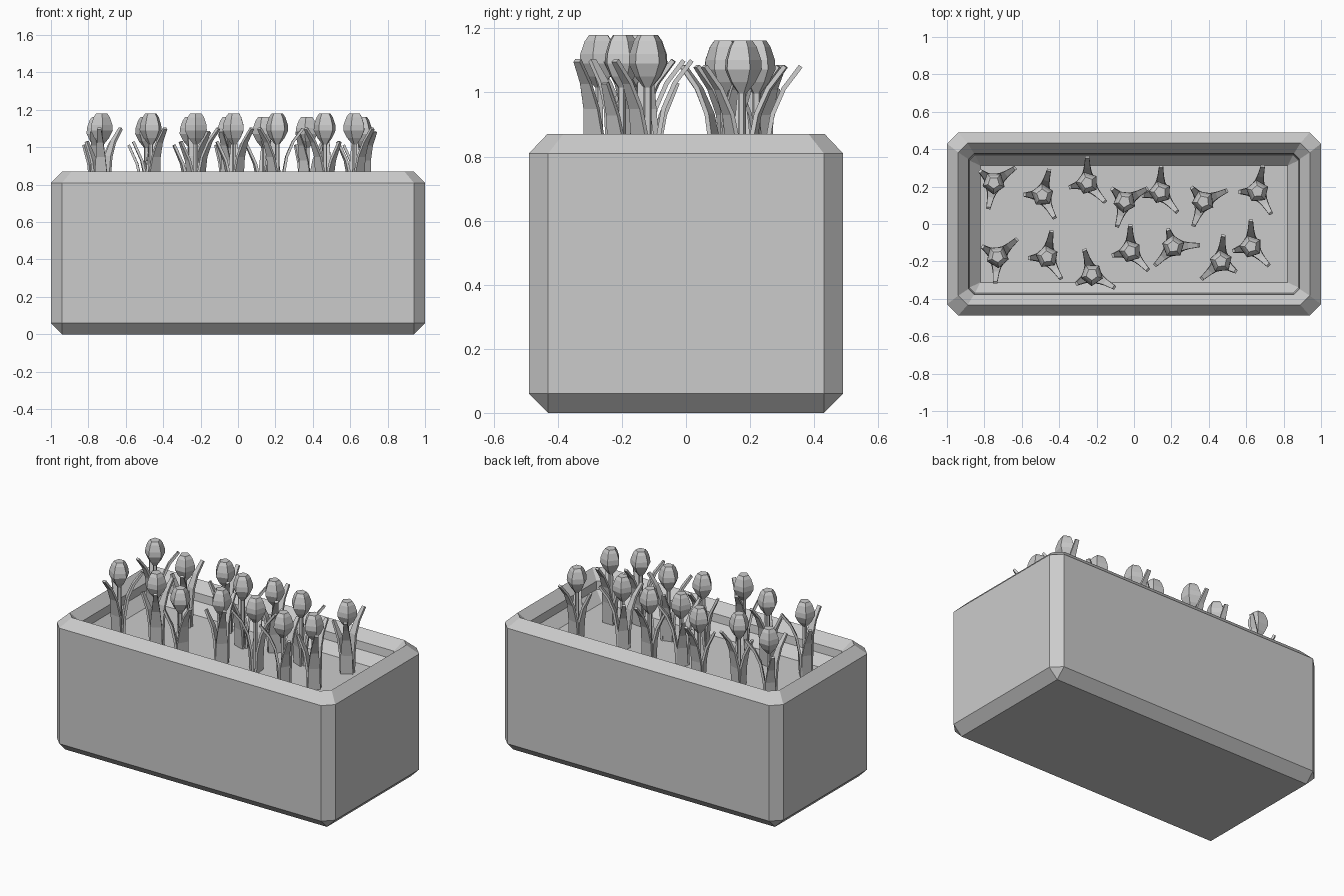
import bpy, bmesh
from math import cos, sin, pi, radians
from mathutils import Vector

if "Cube" in bpy.data.objects:
    bpy.data.objects.remove(bpy.data.objects["Cube"])

SOIL = 0.70


def make_object(name, bm):
    bmesh.ops.recalc_face_normals(bm, faces=bm.faces)
    mesh = bpy.data.meshes.new(name)
    bm.to_mesh(mesh)
    bm.free()
    ob = bpy.data.objects.new(name, mesh)
    bpy.context.collection.objects.link(ob)
    return ob


def loft(bm, rings):
    """Bridge rings of points into a closed skin with capped ends."""
    vs = [[bm.verts.new(p) for p in ring] for ring in rings]
    n = len(vs[0])
    for a, b in zip(vs, vs[1:]):
        for i in range(n):
            j = (i + 1) % n
            bm.faces.new((a[i], a[j], b[j], b[i]))
    bm.faces.new(vs[0][::-1])
    bm.faces.new(vs[-1])


def octagon(hx, hy, c, z):
    pts = []
    for sx, sy in ((1, 1), (-1, 1), (-1, -1), (1, -1)):
        pair = [(sx * hx, sy * (hy - c), z), (sx * (hx - c), sy * hy, z)]
        pts += pair if sx * sy > 0 else pair[::-1]
    return pts


# Planter box: chamfered outside, sharp rim ridge, sunken soil bed
bm = bmesh.new()
loft(bm, [octagon(*r) for r in (
    (0.94, 0.43, 0.0, 0.0), (1.0, 0.49, 0.06, 0.06), (1.0, 0.49, 0.06, 0.81),
    (0.94, 0.433, 0.05, 0.87), (0.885, 0.377, 0.03, 0.81),
    (0.88, 0.37, 0.03, SOIL + 0.06), (0.822, 0.312, 0.0, SOIL))])
bmesh.ops.remove_doubles(bm, verts=bm.verts, dist=1e-5)
make_object("planter_box", bm)


def circle(r, z, n=5):
    return [(r * cos(2 * pi * i / n + 0.3), r * sin(2 * pi * i / n + 0.3), z)
            for i in range(n)]


def leaf(bm, angle, path):
    """Tapering blade; path holds (radius, height, width)."""
    out = Vector((cos(angle), sin(angle), 0))
    side = Vector((-out.y, out.x, 0))
    t = 0.007
    rings = []
    for k, (r, z, w) in enumerate(path):
        a, b = path[max(k - 1, 0)], path[min(k + 1, len(path) - 1)]
        tan = (out * (b[0] - a[0]) + Vector((0, 0, b[1] - a[1]))).normalized()
        nrm = side.cross(tan)
        c = out * r + Vector((0, 0, z))
        rings.append([c + side * (u * w / 2) + nrm * (v * t)
                      for u, v in ((-1, -1), (1, -1), (1, 1), (-1, 1))])
    loft(bm, rings)


LONG = [(0.022, SOIL - 0.02, 0.075), (0.03, 0.84, 0.07), (0.05, 0.95, 0.05),
        (0.085, 1.03, 0.034), (0.138, 1.10, 0.022)]
SHORT = [(0.02, SOIL - 0.02, 0.065), (0.03, 0.84, 0.06), (0.05, 0.93, 0.042),
         (0.095, 1.03, 0.02)]

# Tulip parts, shared as mesh data by every plant
bm = bmesh.new()
loft(bm, [circle(r, z) for r, z in (
    (0.013, 1.015), (0.042, 1.05), (0.062, 1.09), (0.06, 1.12),
    (0.046, 1.16), (0.032, 1.18))])
blossom = make_object("tulip_blossom", bm)
bm = bmesh.new()
loft(bm, [circle(0.013, SOIL - 0.02), circle(0.013, 1.02)])
stem = make_object("tulip_stem", bm)
bm = bmesh.new()
leaf(bm, 0, LONG)
leaf(bm, radians(-137), LONG)
leaf(bm, radians(104), SHORT)
leaves = make_object("tulip_leaves", bm)

# Two rows of tulips: x, y, turn in degrees
BACK = [(-.75, .22, 35), (-.49, .155, 75), (-.25, .22, 90), (-.05, .12, 30),
        (.14, .17, 88), (.37, .12, 25), (.66, .175, 78)]
FRONT = [(-.73, -.175, 42), (-.465, -.175, 80), (-.225, -.27, 107),
         (-.02, -.145, 90), (.21, -.12, 3), (.465, -.20, 222), (.625, -.12, 90)]
parts = (blossom, stem, leaves)
for k, (x, y, turn) in enumerate(BACK + FRONT):
    for part in parts:
        ob = part if k == 0 else part.copy()
        if k:
            bpy.context.collection.objects.link(ob)
        ob.location = (x, y, -0.018 if y > 0 else 0)
        ob.rotation_euler.z = radians(turn)
